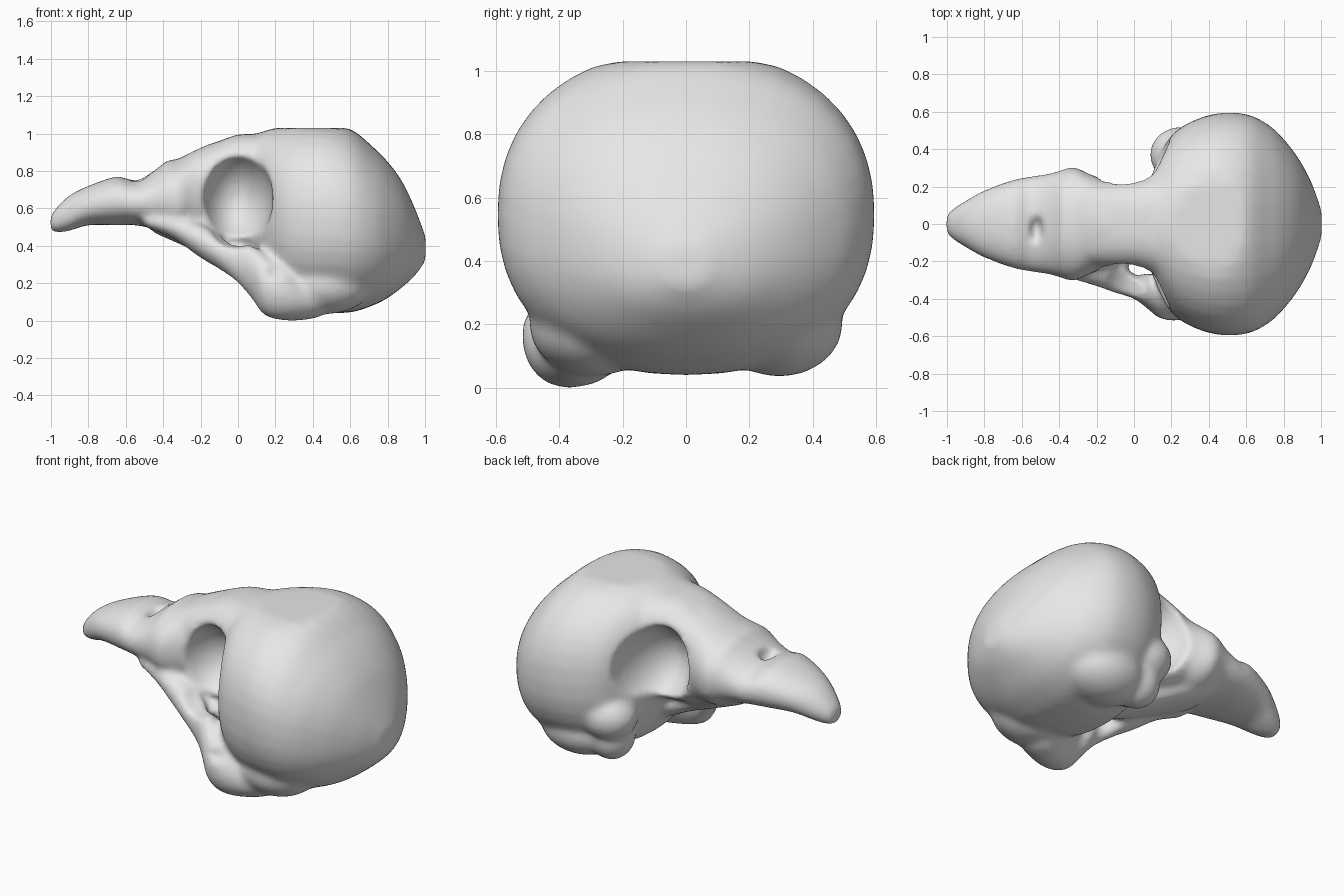
import bpy, bmesh, math
from mathutils import Matrix

if "Cube" in bpy.data.objects:
    bpy.data.objects.remove(bpy.data.objects["Cube"], do_unlink=True)

FLAT_TOP = 1.03


def spline(rows, steps=4):
    """Smoothly interpolate between rows of section values."""
    out = []
    for i in range(len(rows) - 1):
        a, b, c, d = (rows[max(i - 1, 0)], rows[i], rows[i + 1],
                      rows[min(i + 2, len(rows) - 1)])
        for s in range(steps):
            t = s / steps
            out.append([q + 0.5 * t * (r - p + t * (2 * p - 5 * q + 4 * r - w
                        + t * (3 * (q - r) + w - p)))
                        for p, q, r, w in zip(a, b, c, d)])
    return out + [list(rows[-1])]


def loft(bm, rows, power=2.0, sides=40):
    """Rows are x, centre y, half width, top z, bottom z."""
    rings = []
    for x, yc, w, top, bot in spline(rows):
        ring = []
        for k in range(sides):
            a = math.tau * k / sides
            c, s = math.cos(a), math.sin(a)
            y = yc + w * math.copysign(abs(c) ** (2 / power), c)
            z = (top + bot) / 2 + (top - bot) / 2 * math.copysign(abs(s) ** (2 / power), s)
            ring.append(bm.verts.new((x, y, min(z, FLAT_TOP))))
        rings.append(ring)
    for r0, r1 in zip(rings, rings[1:]):
        for k in range(sides):
            j = (k + 1) % sides
            bm.faces.new((r0[k], r0[j], r1[j], r1[k]))
    bm.faces.new(rings[0])
    bm.faces.new(rings[-1])


def ellipsoid(bm, centre, radii):
    bmesh.ops.create_uvsphere(bm, u_segments=32, v_segments=20, radius=1,
                              matrix=Matrix.Translation(centre) @ Matrix.Diagonal((*radii, 1)))


def make_object(name, bm):
    bmesh.ops.recalc_face_normals(bm, faces=bm.faces)
    mesh = bpy.data.meshes.new(name)
    bm.to_mesh(mesh)
    bm.free()
    ob = bpy.data.objects.new(name, mesh)
    bpy.context.collection.objects.link(ob)
    return ob


bm = bmesh.new()

# Braincase
loft(bm, [(0.05, 0, 0.20, 0.98, 0.36), (0.10, 0, 0.31, 1.00, 0.26),
          (0.16, 0, 0.42, 1.02, 0.16), (0.24, 0, 0.51, 1.04, 0.09),
          (0.36, 0, 0.57, 1.06, 0.05), (0.48, 0, 0.595, 1.06, 0.04),
          (0.61, 0, 0.585, 1.02, 0.045), (0.72, 0, 0.53, 0.93, 0.08),
          (0.80, 0, 0.455, 0.85, 0.12), (0.88, 0, 0.35, 0.74, 0.18),
          (0.95, 0, 0.22, 0.59, 0.245), (1.003, 0, 0.07, 0.45, 0.32)], power=2.25)

# Beak and forehead
loft(bm, [(-1.003, 0, 0.05, 0.56, 0.48), (-0.97, 0, 0.08, 0.605, 0.47),
          (-0.90, 0, 0.125, 0.67, 0.48), (-0.80, 0, 0.18, 0.72, 0.51),
          (-0.65, 0, 0.235, 0.77, 0.51), (-0.55, 0, 0.255, 0.75, 0.51),
          (-0.45, 0, 0.27, 0.80, 0.49), (-0.38, 0, 0.29, 0.855, 0.46),
          (-0.32, 0, 0.305, 0.865, 0.44), (-0.22, 0, 0.26, 0.915, 0.42),
          (-0.10, 0, 0.235, 0.96, 0.40), (0.15, 0, 0.25, 1.00, 0.38)], power=2.2)

# Brow roof and the wall between the eye sockets
loft(bm, [(-0.26, 0, 0.23, 0.89, 0.45), (-0.10, 0, 0.245, 0.96, 0.40),
          (0.00, 0, 0.25, 0.995, 0.39), (0.10, 0, 0.28, 1.00, 0.38),
          (0.30, 0, 0.35, 1.03, 0.38)], power=3)

# Palate
loft(bm, [(-0.45, 0, 0.17, 0.58, 0.47), (-0.20, -0.04, 0.17, 0.48, 0.36),
          (0.00, -0.06, 0.15, 0.42, 0.27), (0.30, 0, 0.22, 0.40, 0.14)])

# Cheek bar, kept on the right side only
loft(bm, [(-0.50, -0.17, 0.07, 0.57, 0.50), (-0.35, -0.20, 0.09, 0.57, 0.44),
          (-0.20, -0.235, 0.10, 0.52, 0.335), (-0.10, -0.27, 0.10, 0.46, 0.275),
          (0.00, -0.335, 0.065, 0.43, 0.20), (0.08, -0.36, 0.10, 0.40, 0.11),
          (0.14, -0.39, 0.115, 0.36, 0.03), (0.25, -0.38, 0.135, 0.30, 0.0),
          (0.40, -0.33, 0.13, 0.22, 0.01), (0.52, -0.32, 0.08, 0.18, 0.06)])

# Lower bulges of the braincase, left rim lobe and left jaw joint
for side in (-1, 1):
    ellipsoid(bm, (0.47, side * 0.295, 0.20), (0.25, 0.20, 0.165))
ellipsoid(bm, (0.25, 0.37, 0.34), (0.165, 0.15, 0.14))
ellipsoid(bm, (0.26, 0.33, 0.20), (0.13, 0.13, 0.14))
skull = make_object("skull", bm)

# Hollows, none overlapping: eye sockets, right ear and nostril notch
bm = bmesh.new()
for side in (-1, 1):
    ellipsoid(bm, (-0.013, side * 0.42, 0.655), (0.20, 0.36, 0.27))
ellipsoid(bm, (0.21, -0.545, 0.265), (0.09, 0.075, 0.05))
ellipsoid(bm, (-0.525, -0.03, 0.775), (0.04, 0.08, 0.065))
hollows = make_object("hollow_cutter", bm)
hollows.hide_render = True

# Fuse, hollow out and soften
bpy.context.view_layer.objects.active = skull
skull.select_set(True)


def apply(kind, **settings):
    mod = skull.modifiers.new(kind.title(), kind)
    for key, value in settings.items():
        setattr(mod, key, value)
    bpy.ops.object.modifier_apply(modifier=mod.name)


apply("REMESH", mode="VOXEL", voxel_size=0.018)
apply("BOOLEAN", operation="DIFFERENCE", solver="EXACT", object=hollows)
apply("REMESH", mode="VOXEL", voxel_size=0.016)
apply("SMOOTH", factor=0.5, iterations=8)
bpy.data.objects.remove(hollows, do_unlink=True)

# Bone colour
bone = bpy.data.materials.new("bone_grey")
bone.use_nodes = True
bone.diffuse_color = (0.8, 0.8, 0.8, 1)
bone.node_tree.nodes["Principled BSDF"].inputs["Base Color"].default_value = (0.8, 0.8, 0.8, 1)
skull.data.materials.clear()
skull.data.materials.append(bone)
for poly in skull.data.polygons:
    poly.use_smooth = True
    poly.material_index = 0
